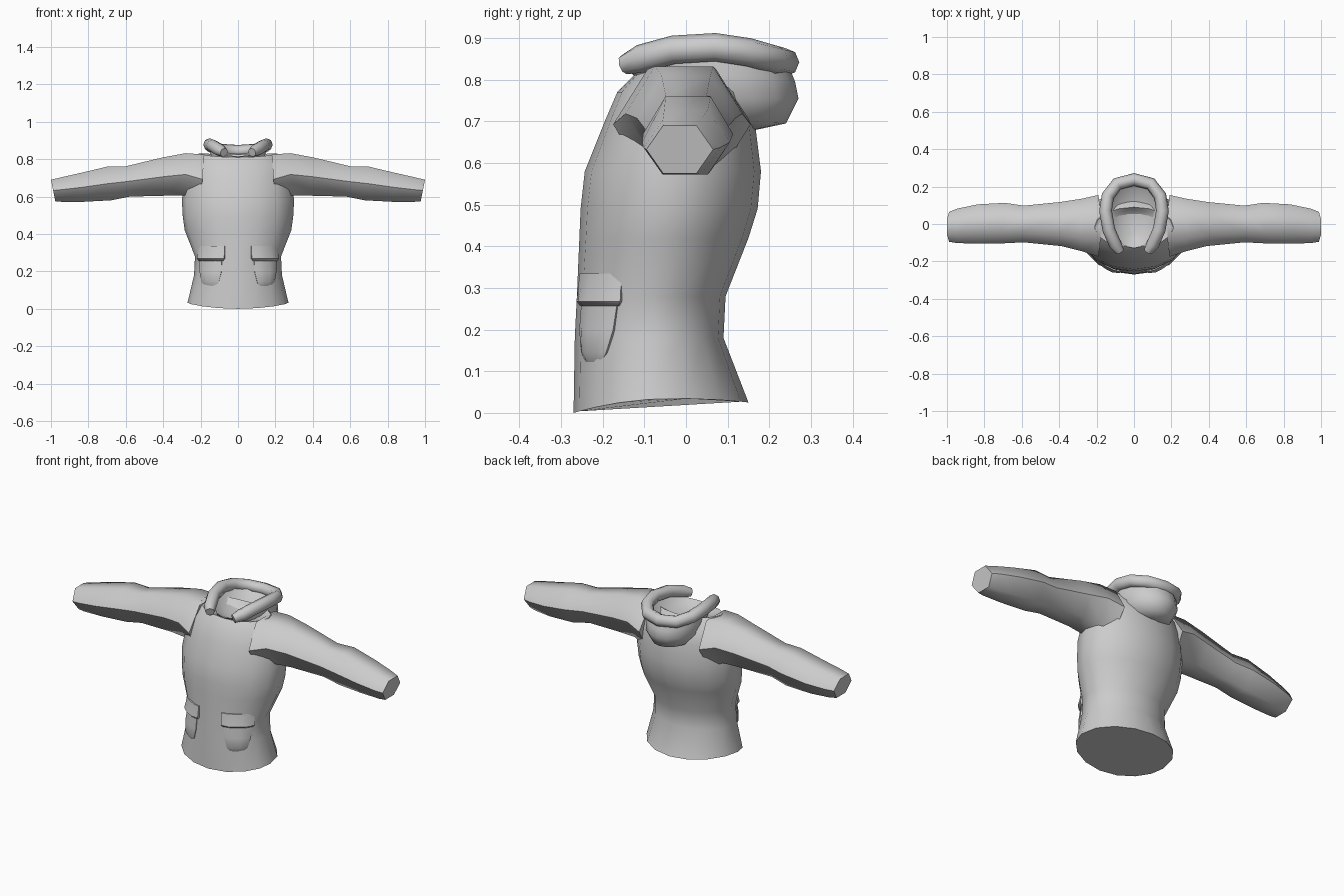
import bpy, bmesh, math
from mathutils import Vector

cube = bpy.data.objects.get("Cube")
if cube:
    bpy.data.objects.remove(cube)

cloth = bpy.data.materials.new("grey cloth")
cloth.use_nodes = True
GREY = (0.6, 0.6, 0.6, 1)
cloth.diffuse_color = GREY
cloth.node_tree.nodes["Principled BSDF"].inputs["Base Color"].default_value = GREY


def loft(name, rings, sharp=50):
    """Skin closed rings of equal length and cap both ends."""
    bm = bmesh.new()
    loops = [[bm.verts.new(p) for p in ring] for ring in rings]
    n = len(loops[0])
    for a, b in zip(loops, loops[1:]):
        for i in range(n):
            j = (i + 1) % n
            bm.faces.new((a[i], a[j], b[j], b[i]))
    bm.faces.new(loops[0])
    bm.faces.new(loops[-1])
    bmesh.ops.recalc_face_normals(bm, faces=bm.faces)
    mesh = bpy.data.meshes.new(name)
    bm.to_mesh(mesh)
    bm.free()
    mesh.materials.append(cloth)
    obj = bpy.data.objects.new(name, mesh)
    bpy.context.collection.objects.link(obj)
    bpy.ops.object.select_all(action='DESELECT')
    obj.select_set(True)
    bpy.context.view_layer.objects.active = obj
    bpy.ops.object.shade_smooth_by_angle(angle=math.radians(sharp))
    return obj


def body_point(t, half, front, side, back, z_front, z_back, rise=0):
    """Point on an egg-shaped section; angle 0 is the front."""
    c, s = math.cos(t), math.sin(t)
    y = side + (front - side) * c if c > 0 else side - (back - side) * c
    z = (z_front + z_back) / 2 + (z_front - z_back) / 2 * c + rise * s * s
    return Vector((half * s, y, z))


def section(n, *size):
    return [body_point(math.tau * i / n, *size) for i in range(n)]


# Torso, from the flared hem up to the sunken neckline
torso = [
    (.27, -.27, -.09, .15, 0, .025, .02),
    (.235, -.267, -.08, .09, .18, .18),
    (.23, -.262, -.08, .095, .28, .28),
    (.285, -.256, -.05, .15, .42, .42),
    (.295, -.253, -.04, .172, .49, .49),
    (.30, -.243, -.03, .18, .58, .58),
    (.285, -.195, -.02, .165, .70, .70),
    (.26, -.165, -.02, .145, .77, .77),
    (.21, -.125, -.02, .09, .81, .825, .012),
    (.13, -.10, -.02, .08, .80, .81),
    (.04, -.06, -.01, .03, .76, .76),
]
loft("torso", [section(16, *r) for r in torso], 60)

# Sleeves: x at top, x at bottom, y centre, half depth, low z, high z
sleeve = [
    (.18, .20, -.01, .165, .56, .825),
    (.28, .28, -.005, .14, .605, .832),
    (.40, .38, 0, .118, .605, .81),
    (.60, .58, 0, .098, .60, .762),
    (.70, .68, .005, .108, .58, .76),
    (.84, .83, 0, .105, .572, .727),
    (.95, .94, -.01, .092, .572, .702),
    (1.0, .977, -.015, .08, .575, .69),
]
for side, label in ((1, "left"), (-1, "right")):
    rings = []
    for x_top, x_low, yc, depth, low, high in sleeve:
        ring = []
        for k in range(6):
            a = math.tau * k / 6
            up = 0.5 + math.sin(a) / math.sqrt(3)
            ring.append((side * (x_low + (x_top - x_low) * up),
                         yc + depth * math.cos(a), low + (high - low) * up))
        rings.append(ring)
    loft(label + "_sleeve", rings, 60)

# Folded hood: hollow inside, rim, then the bag hanging behind
hood = [
    (.03, -.07, .0, .06, .785, .785),
    (.10, -.11, .04, .17, .81, .80),
    (.145, -.13, .07, .24, .815, .85, .035),
    (.15, -.11, .08, .262, .79, .795, .02),
    (.148, -.08, .09, .27, .75, .755),
    (.11, -.02, .11, .24, .71, .695),
    (.06, .06, .11, .17, .70, .68),
]
loft("hood", [section(16, *r) for r in hood], 60)

# Padded hood rim, a tapered tube following the opening
half_path = [(.075, -.148, .836), (.10, -.11, .85), (.135, -.03, .872),
             (.152, .07, .878), (.14, .15, .866), (.09, .215, .848)]
path = [Vector(p) for p in half_path] + [Vector((0, .238, .842))]
path += [Vector((-x, y, z)) for x, y, z in reversed(half_path)]
rings = []
for i, p in enumerate(path):
    ahead = (path[min(i + 1, len(path) - 1)] - path[max(i - 1, 0)]).normalized()
    across = ahead.cross(Vector((0, 0, 1))).normalized()
    upward = across.cross(ahead)
    r = .024 if i in (0, len(path) - 1) else .034
    rings.append([p + r * (across * math.cos(a) + upward * math.sin(a))
                  for a in (math.tau * k / 8 for k in range(8))])
loft("hood_rim", rings, 60)


def pocket_part(name, rows, side):
    """Curved slab wrapped on the torso; rows are z, two angles, offset."""
    rings = []
    for z, start, end, off in rows:
        half = .23 if z > .18 else .23 + (.18 - z) * .14
        outer, inner = [], []
        for k in range(6):
            t = math.radians(start + (end - start) * k / 5)
            p = body_point(t, half, -.262, -.08, .09, z, z)
            out = Vector((math.sin(t), -math.cos(t), 0))
            puff = off * (0.5 if k in (0, 5) else 1)
            for points, d in ((outer, puff), (inner, -.02)):
                q = p + out * d
                points.append((q.x * side, q.y, q.z))
        rings.append(outer + inner[::-1])
    loft(name, rings, 50)


# Patch pockets with flaps
bag = [(.31, 23, 62, .006), (.25, 22, 62, .008), (.20, 22, 60, .016),
       (.145, 25, 54, .016), (.122, 28, 48, .004)]
flap = [(.335, 18, 66, .006), (.30, 18, 66, .012),
        (.268, 18, 66, .02), (.257, 20, 64, .008)]
for side, label in ((1, "left"), (-1, "right")):
    pocket_part(label + "_pocket", bag, side)
    pocket_part(label + "_pocket_flap", flap, side)
